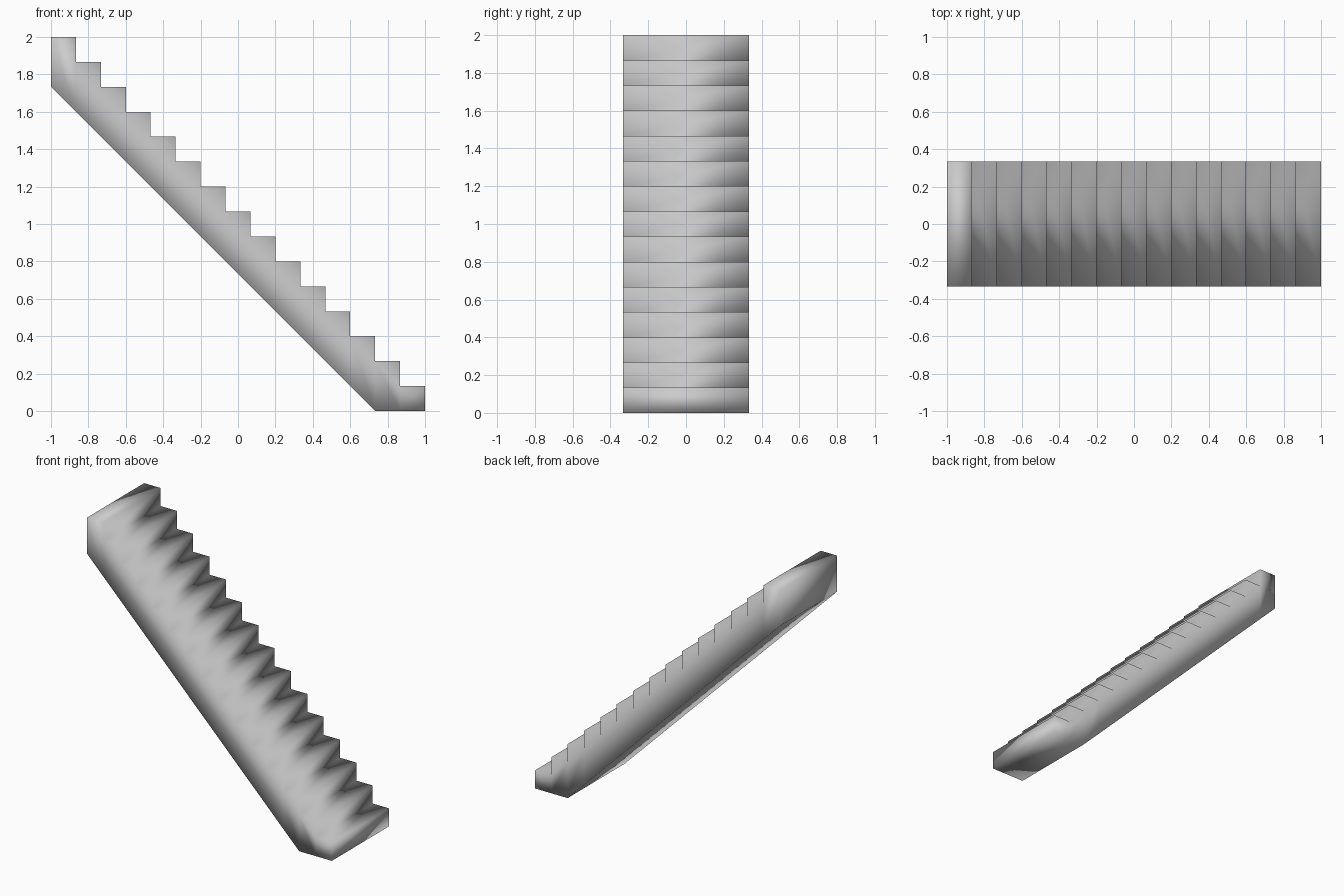
import bpy, bmesh

if "Cube" in bpy.data.objects:
    bpy.data.objects.remove(bpy.data.objects["Cube"])

STEPS = 15
S = 2 / STEPS      # tread depth and riser height
HALF_W = 1 / 3     # half the width of the flight

bm = bmesh.new()
cache = {}


def vert(i, k):
    """Shared profile vertex at grid column i, grid height k."""
    if (i, k) not in cache:
        cache[(i, k)] = bm.verts.new((-1 + i * S, -HALF_W, k * S))
    return cache[(i, k)]


def soffit(i):
    """Underside height (in risers) at column i."""
    return max(0, STEPS - 2 - i)


# side profile, one column per step
for i in range(STEPS):
    top = STEPS - i
    outline = [(i, soffit(i)), (i + 1, soffit(i + 1)), (i + 1, top - 1), (i + 1, top), (i, top)]
    outline = list(dict.fromkeys(outline))
    bm.faces.new([vert(*p) for p in outline])

# extrude the profile across the width
ext = bmesh.ops.extrude_face_region(bm, geom=bm.faces[:])
moved = [g for g in ext["geom"] if isinstance(g, bmesh.types.BMVert)]
bmesh.ops.translate(bm, verts=moved, vec=(0, 2 * HALF_W, 0))
bmesh.ops.recalc_face_normals(bm, faces=bm.faces[:])

# the flight is smooth shaded throughout
for f in bm.faces:
    f.smooth = True

mesh = bpy.data.meshes.new("stair_flight")
bm.to_mesh(mesh)
bm.free()
bpy.context.collection.objects.link(bpy.data.objects.new("stair_flight", mesh))
